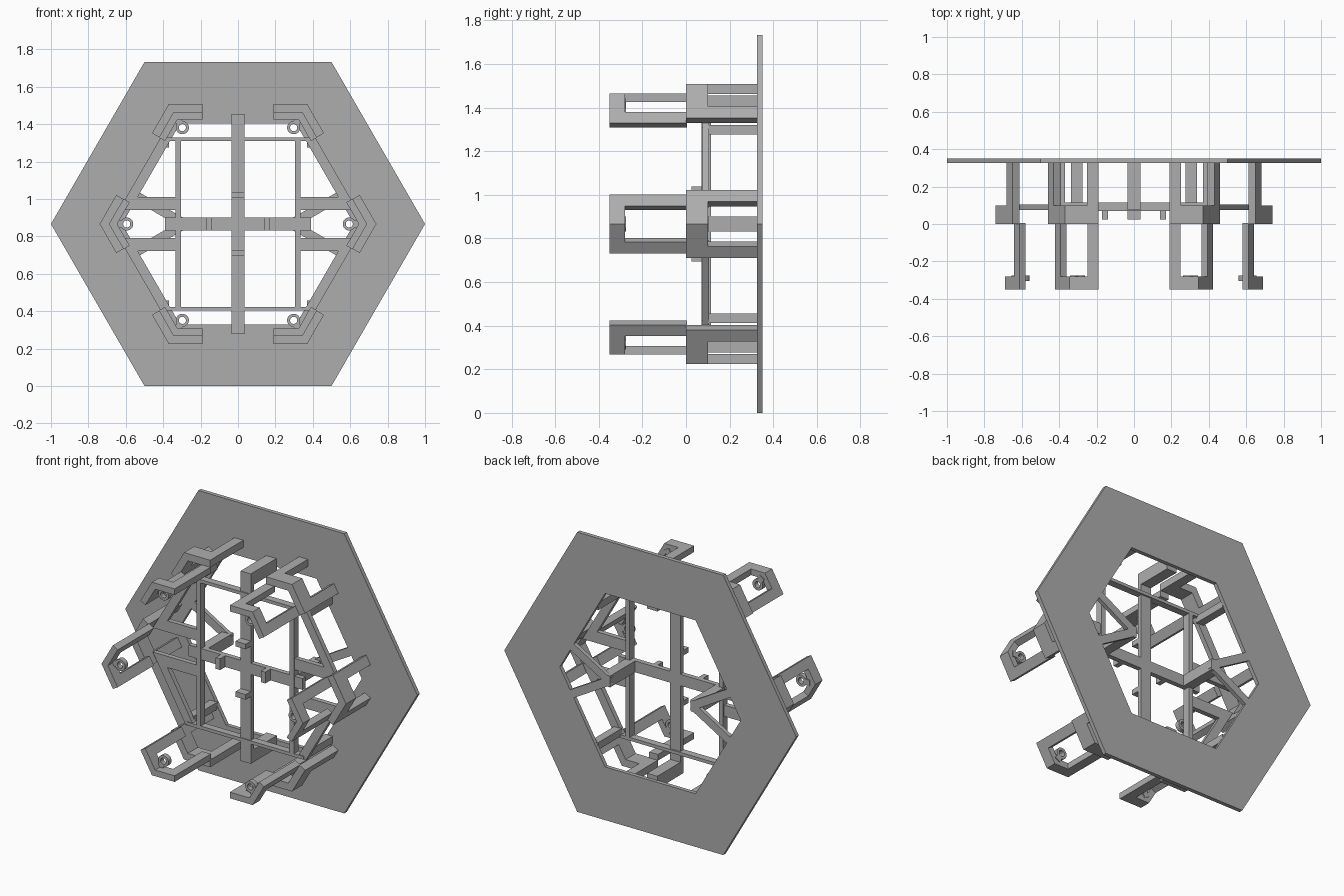
import bpy, bmesh
from math import cos, sin, pi, radians
from mathutils import Vector

cube = bpy.data.objects.get("Cube")
if cube:
    bpy.data.objects.remove(cube, do_unlink=True)

CENTRE_Z = 0.866
grey = bpy.data.materials.new("plain grey")
grey.use_nodes = True
grey.diffuse_color = (0.42, 0.42, 0.42, 1)
grey.node_tree.nodes["Principled BSDF"].inputs["Base Color"].default_value = grey.diffuse_color


def polar(radius, angle):
    return Vector((cos(angle), sin(angle))) * radius


def finish(name, bm):
    bmesh.ops.recalc_face_normals(bm, faces=bm.faces)
    mesh = bpy.data.meshes.new(name)
    bm.to_mesh(mesh)
    bm.free()
    mesh.materials.append(grey)
    obj = bpy.data.objects.new(name, mesh)
    bpy.context.collection.objects.link(obj)
    return obj


def extrude_back(bm, faces, depth):
    new = bmesh.ops.extrude_face_region(bm, geom=faces)["geom"]
    moved = [v for v in new if isinstance(v, bmesh.types.BMVert)]
    bmesh.ops.translate(bm, verts=moved, vec=(0, depth, 0))


def prism(name, points, y0, y1):
    """Extrude an outline in the front plane (x, height from centre) along y."""
    bm = bmesh.new()
    face = bm.faces.new([bm.verts.new((p[0], y0, p[1] + CENTRE_Z)) for p in points])
    extrude_back(bm, [face], y1 - y0)
    return finish(name, bm)


def block(name, x0, x1, z0, z1, y0, y1):
    return prism(name, [(x0, z0), (x1, z0), (x1, z1), (x0, z1)], y0, y1)


def ring(name, outer, inner, sides, y0, y1, centre=Vector((0, 0))):
    bm = bmesh.new()
    loops = []
    for r in (outer, inner):
        pts = [centre + polar(r, 2 * pi * i / sides) for i in range(sides)]
        loops.append([bm.verts.new((p.x, y0, p.y + CENTRE_Z)) for p in pts])
    a, b = loops
    faces = [bm.faces.new((a[i], a[(i + 1) % sides], b[(i + 1) % sides], b[i]))
             for i in range(sides)]
    extrude_back(bm, faces, y1 - y0)
    return finish(name, bm)


def bracket(name, angle, radius, length, thick, body, leg):
    """V-shaped corner bracket with a leg at the end of each arm."""
    corner = polar(radius, angle)
    ends = []
    for side in (1, -1):
        along = polar(1, angle + side * radians(120))
        inward = -polar(thick, angle + side * radians(30))
        tip = corner + along * length
        root = tip - along * 0.06
        ends.append((tip, tip + inward))
        prism(name + "_leg", [root, tip, tip + inward, root + inward], *leg)
    inner = polar(radius - thick / cos(radians(30)), angle)
    (t1, i1), (t2, i2) = ends
    prism(name, [t1, corner, t2, i2, inner, i1], *body)


# Back plate
ring("hexagon_plate", 1.0, 0.62, 6, 0.325, 0.35)

# Six corner bracket sets
for i in range(6):
    a = i * pi / 3
    bracket("rear_bracket", a, 0.74, 0.179, 0.045, (0, 0.1), (0.1, 0.33))
    bracket("front_bracket", a, 0.69, 0.156, 0.038, (-0.35, -0.28), (-0.28, 0.005))
    ring("screw_boss", 0.035, 0.019, 24, -0.305, -0.275, polar(0.595, a))
    across = polar(0.018, a + pi / 2)
    near, far = polar(0.622, a), polar(0.655, a)
    prism("boss_tab", [near - across, far - across, far + across, near + across],
          -0.305, -0.275)

# Central cross
FRAME = (0.075, 0.105)
block("centre_upright", -0.035, 0.035, -0.588, 0.588, *FRAME)
block("centre_crossbar", -0.39, 0.39, -0.035, 0.035, *FRAME)

for s in (1, -1):
    def mirrored(name, x0, x1, z0, z1, y0, y1):
        block(name, s * x0, s * x1, z0, z1, y0, y1)

    # Side uprights, spacer posts and stop nubs
    mirrored("side_upright", 0.305, 0.335, -0.46, 0.46, 0.07, 0.115)
    mirrored("side_post", 0.275, 0.337, -0.035, 0.035, 0.1, 0.35)
    mirrored("side_nub", 0.14, 0.17, -0.035, 0.035, 0.025, 0.08)
    block("upright_nub", -0.035, 0.035, s * 0.14, s * 0.172, 0.025, 0.08)
    block("upright_post", -0.035, 0.035, s * 0.51, s * 0.588, 0.1, 0.33)
    block("frame_rail", -0.40, 0.40, s * 0.443, s * 0.463, 0.07, 0.115)

    for t in (1, -1):
        # Side rails and the sloped frame edges that join them
        prism("side_rail", [(s * 0.32, t * 0.075), (s * 0.62, t * 0.075),
                            (s * 0.59, t * 0.145), (s * 0.32, t * 0.145)], *FRAME)
        slope = []
        for r, h in ((0.62, 0.075), (0.68, 0.075), (0.68, 0.463), (0.62, 0.463)):
            slope.append((s * (r - h / 3 ** 0.5), t * h))
        prism("sloped_edge", slope, *FRAME)
        # Corner spacers from frame to plate
        mirrored("corner_post", 0.37, 0.42, t * 0.41, t * 0.455, 0.1, 0.33)
        # Forked struts lying in the plate
        start = Vector((s * 0.285, 0))
        run = Vector((s * cos(pi / 6), t * sin(pi / 6)))
        half = Vector((-run.y, run.x)) * 0.025
        end = start + run * 0.31
        prism("forked_strut", [start - half, end - half, end + half, start + half],
              0.325, 0.35)
